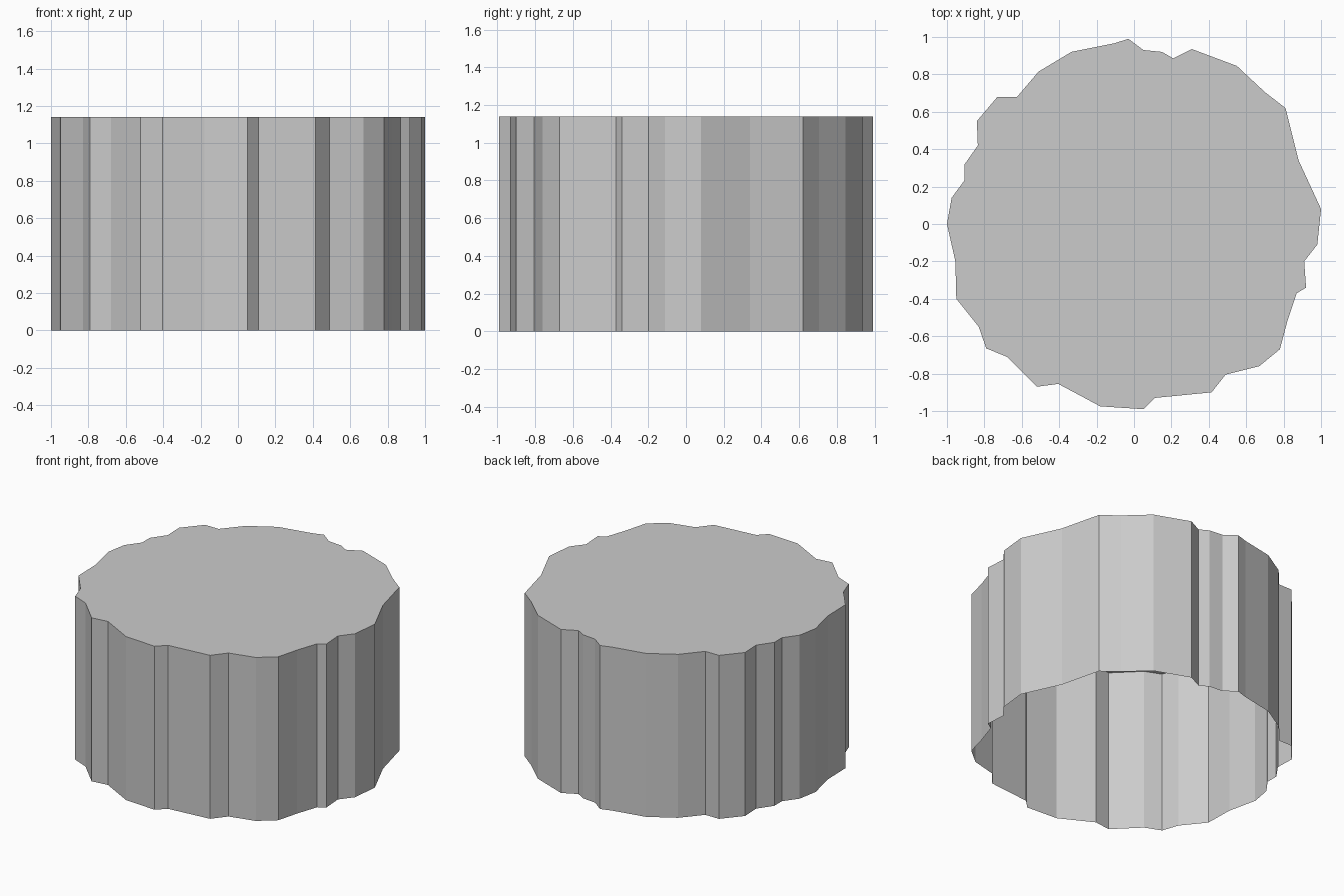
import bpy, bmesh

HEIGHT = 1.14

# Irregular outline seen from above, clockwise from the back
OUTLINE = [
    (-0.03, 0.99), (0.05, 0.93), (0.15, 0.92), (0.21, 0.885), (0.31, 0.935),
    (0.55, 0.845), (0.70, 0.705), (0.81, 0.62), (0.88, 0.34), (1.0, 0.08),
    (0.98, -0.11), (0.91, -0.20), (0.92, -0.34), (0.87, -0.37), (0.82, -0.52),
    (0.78, -0.67), (0.67, -0.76), (0.49, -0.805), (0.415, -0.90), (0.11, -0.93),
    (0.05, -0.99), (-0.18, -0.975), (-0.405, -0.855), (-0.52, -0.87), (-0.68, -0.71),
    (-0.79, -0.665), (-0.83, -0.55), (-0.95, -0.40), (-0.955, -0.20), (-1.0, 0.0),
    (-0.975, 0.14), (-0.905, 0.235), (-0.905, 0.32), (-0.835, 0.42), (-0.84, 0.55),
    (-0.73, 0.68), (-0.625, 0.68), (-0.51, 0.815), (-0.335, 0.92), (-0.11, 0.965),
]

# Closed top with walls extruded down to an open bottom
bm = bmesh.new()
top = bm.faces.new([bm.verts.new((x, y, HEIGHT)) for x, y in reversed(OUTLINE)])
walls = bmesh.ops.extrude_edge_only(bm, edges=list(top.edges))
lower = [v for v in walls["geom"] if isinstance(v, bmesh.types.BMVert)]
bmesh.ops.translate(bm, verts=lower, vec=(0, 0, -HEIGHT))
bmesh.ops.recalc_face_normals(bm, faces=bm.faces[:])
if top.normal.z < 0:
    bmesh.ops.reverse_faces(bm, faces=bm.faces[:])

mesh = bpy.data.meshes.new("stump_shell")
bm.to_mesh(mesh)
bm.free()
bpy.context.collection.objects.link(bpy.data.objects.new("stump_shell", mesh))
